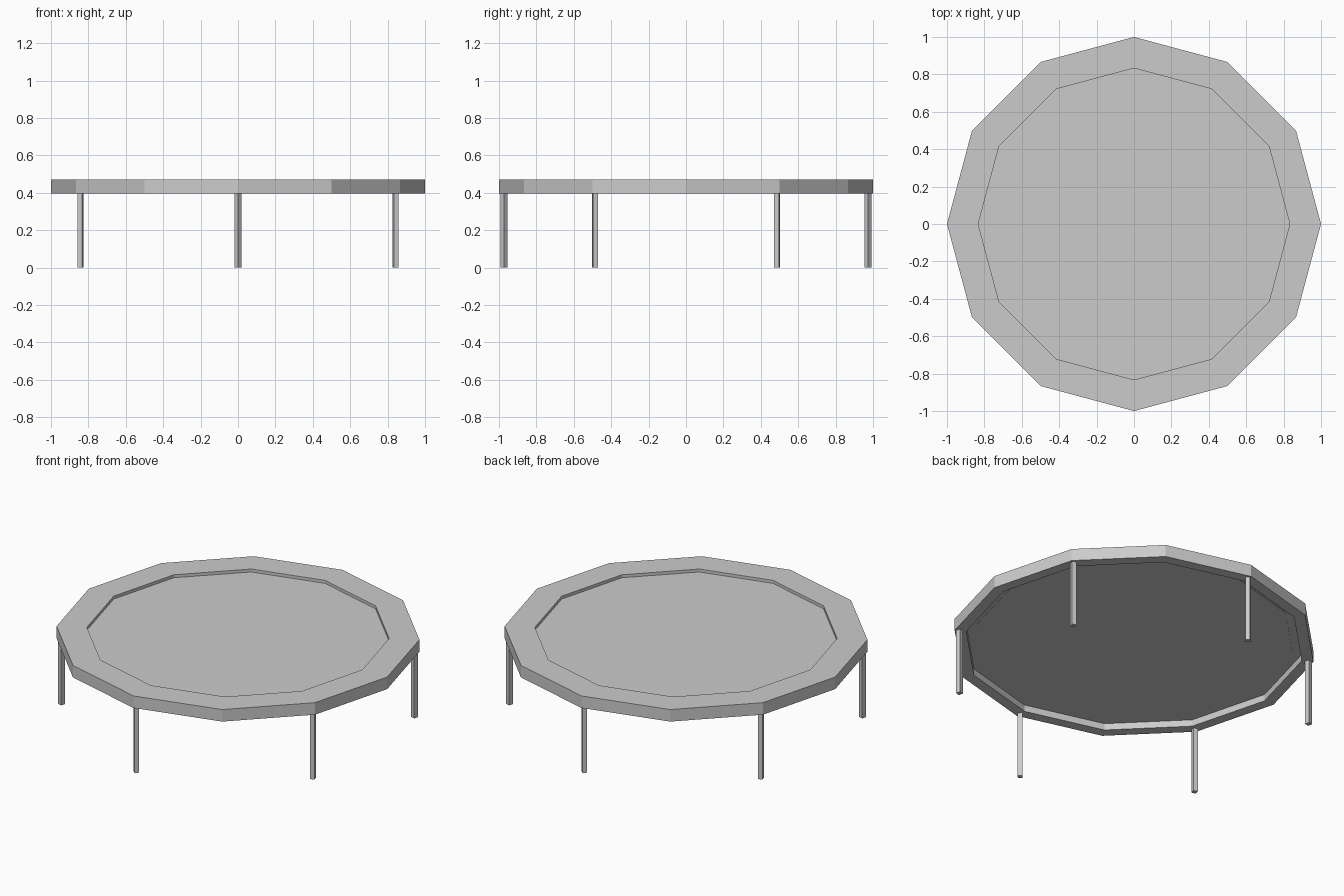
import bpy, bmesh
from math import sin, cos, pi

if "Cube" in bpy.data.objects:
    bpy.data.objects.remove(bpy.data.objects["Cube"])

SIDES = 12


def make_object(name, bm):
    bmesh.ops.recalc_face_normals(bm, faces=bm.faces)
    mesh = bpy.data.meshes.new(name)
    bm.to_mesh(mesh)
    bm.free()
    obj = bpy.data.objects.new(name, mesh)
    bpy.context.collection.objects.link(obj)
    return obj


def ring(name, profile):
    """Sweep a closed (radius, z) profile around the twelve-sided outline."""
    bm = bmesh.new()
    loops = []
    for i in range(SIDES):
        a = 2 * pi * i / SIDES
        loops.append([bm.verts.new((r * cos(a), r * sin(a), z)) for r, z in profile])
    n = len(profile)
    for i in range(SIDES):
        p, q = loops[i], loops[(i + 1) % SIDES]
        for j in range(n):
            k = (j + 1) % n
            bm.faces.new((p[j], q[j], q[k], p[k]))
    return make_object(name, bm)


def prism(name, x, y, radius, z0, z1, sides, turn=0.0):
    """Straight prism with its first corner facing the turn angle."""
    bm = bmesh.new()
    bottom, top = [
        [bm.verts.new((x + radius * cos(turn + 2 * pi * i / sides),
                       y + radius * sin(turn + 2 * pi * i / sides), z))
         for i in range(sides)] for z in (z0, z1)]
    bm.faces.new(bottom[::-1])
    bm.faces.new(top)
    for i in range(sides):
        j = (i + 1) % sides
        bm.faces.new((bottom[i], bottom[j], top[j], top[i]))
    return make_object(name, bm)


# Padded rim: flat top overhanging the mat, with a deeper outer skirt
ring("padded_rim", [(0.833, 0.47), (1.0, 0.47), (1.0, 0.397), (0.935, 0.397),
                    (0.935, 0.437), (0.833, 0.437)])

# Jumping mat, slightly sunk below the rim
prism("jumping_mat", 0, 0, 0.885, 0.435, 0.452, SIDES)

# Six square legs under alternate corners
for i in range(6):
    a = pi / 6 + i * pi / 3
    prism(f"leg_{i + 1}", 0.973 * cos(a), 0.973 * sin(a), 0.019, 0.0, 0.41, 4, a)
